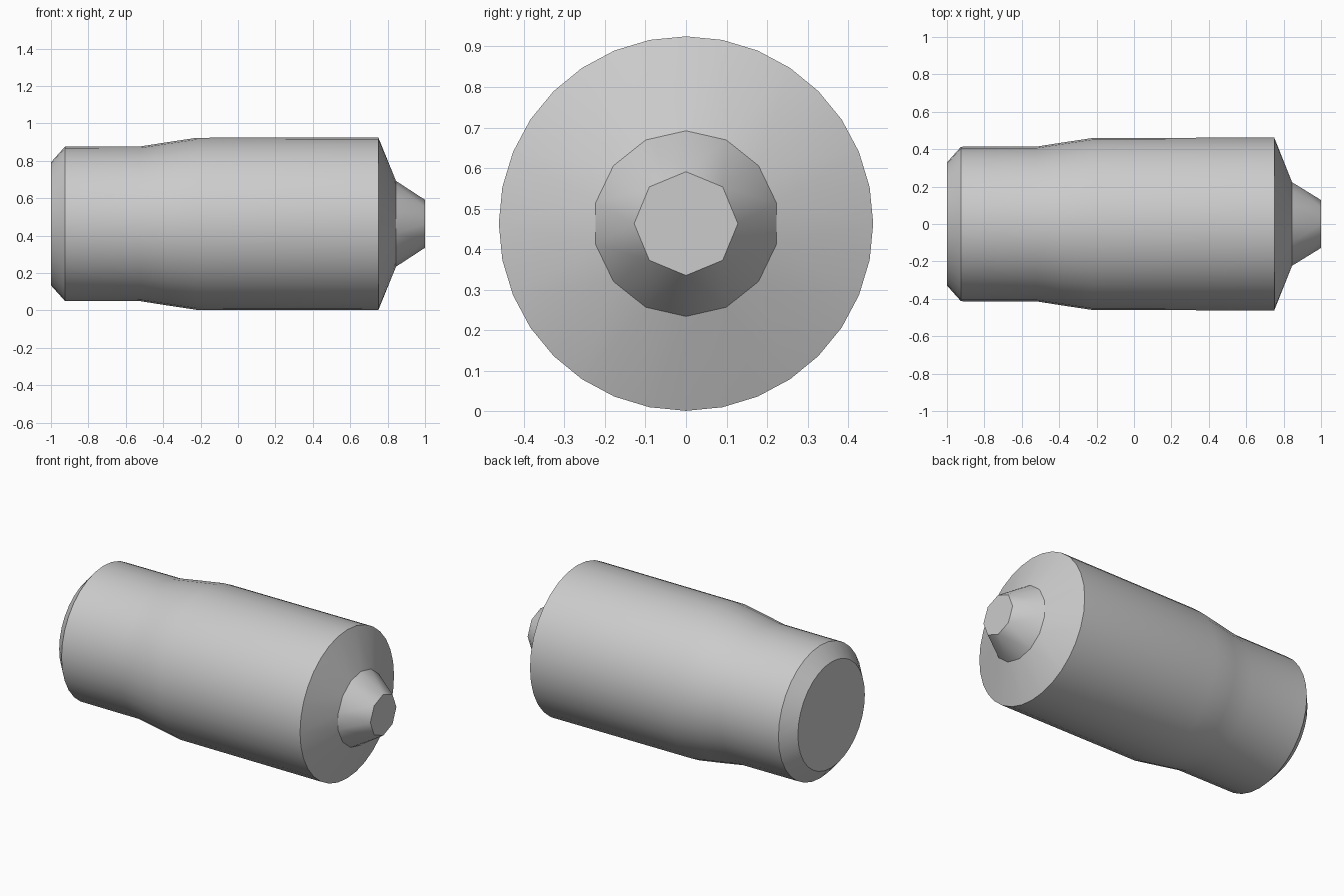
import bpy, bmesh, math

cube = bpy.data.objects.get("Cube")
if cube:
    bpy.data.objects.remove(cube, do_unlink=True)

AXIS_Z = 0.463

grey = bpy.data.materials.new("plain grey")
grey.use_nodes = True
colour = (0.6, 0.6, 0.6, 1)
grey.diffuse_color = colour
grey.node_tree.nodes["Principled BSDF"].inputs["Base Color"].default_value = colour


def ring(bm, x, radius, sides):
    """Regular ring around the long axis, with a vertex at the top."""
    steps = [2 * math.pi * i / sides for i in range(sides)]
    return [bm.verts.new((x, radius * math.sin(a), AXIS_Z + radius * math.cos(a))) for a in steps]


def stitch(bm, a, b):
    """Join two rings that may have different numbers of sides."""
    na, nb = len(a), len(b)
    if na == nb:
        for i in range(na):
            j = (i + 1) % na
            bm.faces.new((a[i], a[j], b[j], b[i]))
        return
    i = j = 0
    while i < na or j < nb:
        if j == nb or (i < na and (i + 0.5) / na <= (j + 0.5) / nb):
            bm.faces.new((a[i], a[(i + 1) % na], b[j % nb]))
            i += 1
        else:
            bm.faces.new((a[i % na], b[(j + 1) % nb], b[j]))
            j += 1


def turned_part(name, profile, cap_start=False, cap_end=False):
    bm = bmesh.new()
    rings = [ring(bm, *p) for p in profile]
    for a, b in zip(rings, rings[1:]):
        stitch(bm, a, b)
    if cap_start:
        bm.faces.new(rings[0])
    if cap_end:
        bm.faces.new(rings[-1])
    bmesh.ops.recalc_face_normals(bm, faces=bm.faces)
    # The open end of a part must still face outward
    side = min(bm.faces, key=lambda f: len(f.verts))
    middle = side.calc_center_median()
    if side.normal.y * middle.y + side.normal.z * (middle.z - AXIS_Z) < 0:
        bmesh.ops.reverse_faces(bm, faces=bm.faces)
    mesh = bpy.data.meshes.new(name)
    bm.to_mesh(mesh)
    bm.free()
    mesh.materials.append(grey)
    obj = bpy.data.objects.new(name, mesh)
    bpy.context.collection.objects.link(obj)
    bpy.ops.object.select_all(action="DESELECT")
    obj.select_set(True)
    bpy.context.view_layer.objects.active = obj
    bpy.ops.object.shade_smooth_by_angle(angle=math.radians(30))


# Casing: chamfered rear, narrow neck, flared barrel and front shoulder
turned_part("casing", [
    (-1.0, 0.329, 32), (-0.925, 0.413, 32), (-0.52, 0.414, 32),
    (-0.38, 0.436, 32), (-0.22, 0.460, 32), (0.75, 0.462, 32),
    (0.845, 0.229, 14)], cap_start=True)

# Faceted nose on the front shoulder
turned_part("nose", [(0.845, 0.229, 14), (1.0, 0.128, 8)], cap_end=True)
